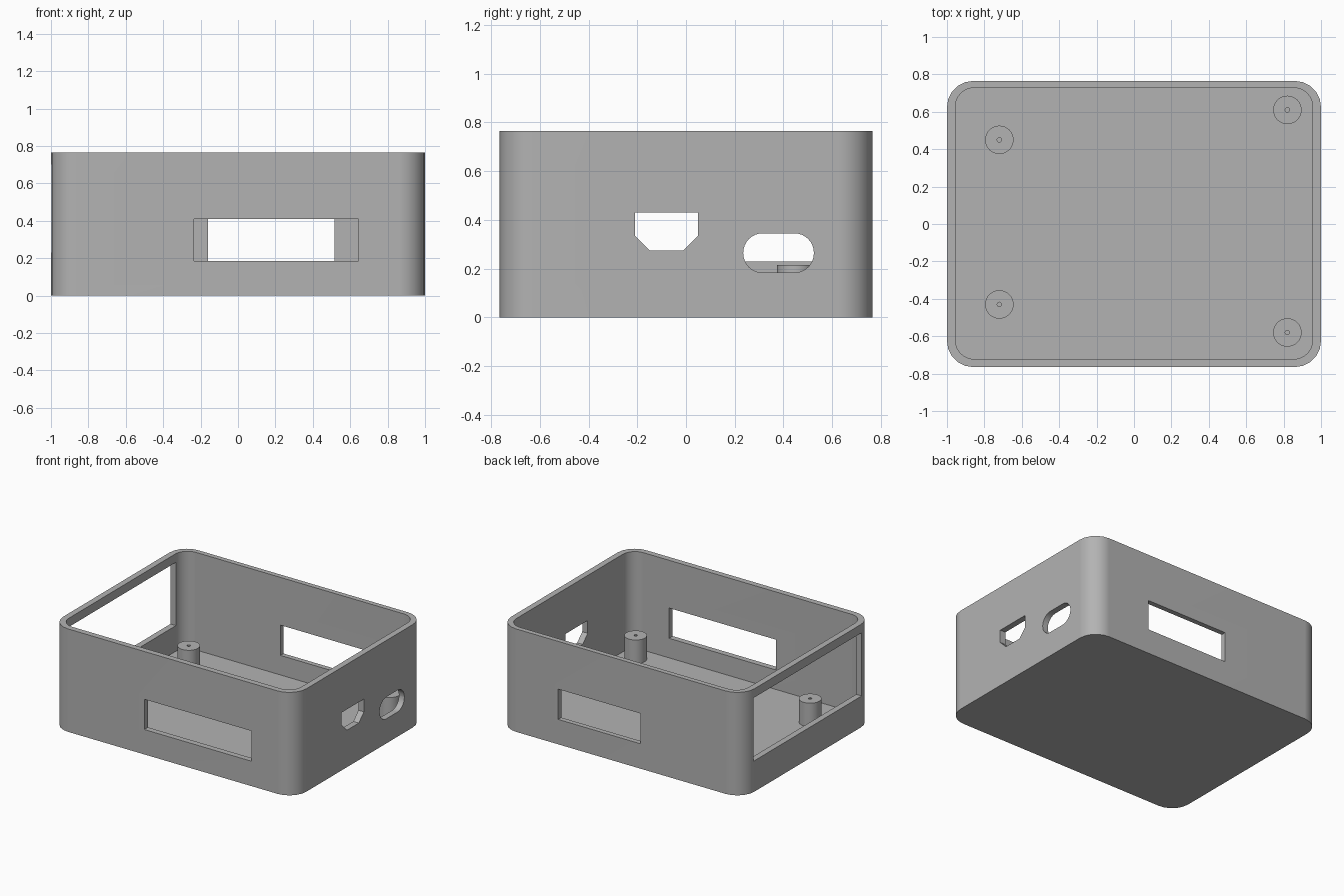
import bpy
import bmesh
from math import cos, sin, pi, radians
from mathutils import Vector

old = bpy.data.objects.get("Cube")
if old:
    bpy.data.objects.remove(old, do_unlink=True)

WALL_TOP = 0.765
FLOOR_TOP = 0.04

grey = bpy.data.materials.new("plain grey")
grey.use_nodes = True
grey.diffuse_color = (0.45, 0.45, 0.45, 1)
grey.node_tree.nodes["Principled BSDF"].inputs["Base Color"].default_value = grey.diffuse_color


def rounded(u0, u1, v0, v1, r, steps):
    """Counter-clockwise rectangle outline with rounded corners."""
    centres = [(u1 - r, v1 - r), (u0 + r, v1 - r), (u0 + r, v0 + r), (u1 - r, v0 + r)]
    return [(cu + r * cos((q + k / steps) * pi / 2), cv + r * sin((q + k / steps) * pi / 2))
            for q, (cu, cv) in enumerate(centres) for k in range(steps + 1)]


def rectangle(u0, u1, v0, v1):
    return [(u0, v0), (u1, v0), (u1, v1), (u0, v1)]


def circle(cx, cy, r, n):
    return [(cx + r * cos(2 * pi * k / n), cy + r * sin(2 * pi * k / n)) for k in range(n)]


def prism(name, outline, axis, start, end):
    """Extrude an outline along x, y or z between two positions."""
    place = {"x": lambda u, v, d: (d, u, v),
             "y": lambda u, v, d: (u, d, v),
             "z": lambda u, v, d: (u, v, d)}[axis]
    bm = bmesh.new()
    face = bm.faces.new([bm.verts.new(place(u, v, start)) for u, v in outline])
    grown = bmesh.ops.extrude_face_region(bm, geom=[face], use_keep_orig=True)
    moved = [g for g in grown["geom"] if isinstance(g, bmesh.types.BMVert)]
    step = Vector(place(0, 0, end)) - Vector(place(0, 0, start))
    bmesh.ops.translate(bm, verts=moved, vec=step)
    bmesh.ops.recalc_face_normals(bm, faces=bm.faces)
    mesh = bpy.data.meshes.new(name)
    bm.to_mesh(mesh)
    bm.free()
    mesh.materials.append(grey)
    obj = bpy.data.objects.new(name, mesh)
    bpy.context.collection.objects.link(obj)
    return obj


def activate(obj):
    bpy.ops.object.select_all(action="DESELECT")
    obj.select_set(True)
    bpy.context.view_layer.objects.active = obj


def cut(obj, cutter):
    cutter.hide_render = True
    mod = obj.modifiers.new("cut", "BOOLEAN")
    mod.operation = "DIFFERENCE"
    mod.solver = "EXACT"
    mod.object = cutter
    activate(obj)
    bpy.ops.object.modifier_apply(modifier=mod.name)
    bpy.data.objects.remove(cutter, do_unlink=True)


def finish(obj):
    activate(obj)
    bpy.ops.object.shade_smooth_by_angle(angle=radians(30))
    weighted = obj.modifiers.new("even shading", "WEIGHTED_NORMAL")
    weighted.keep_sharp = True


# Open box with rounded corners
case = prism("case", rounded(-1, 1, -0.765, 0.765, 0.14, 5), "z", 0, WALL_TOP)
cut(case, prism("cavity", rounded(-0.955, 0.955, -0.722, 0.728, 0.1, 8), "z", FLOOR_TOP, 1))

# Front and back windows
cut(case, prism("front_window", rectangle(-0.235, 0.645, 0.185, 0.41), "y", -0.9, -0.6))
cut(case, prism("back_window", rectangle(-0.16, 0.515, 0.185, 0.41), "y", 0.6, 0.9))

# Wide opening in the right-hand wall
cut(case, prism("wide_opening", rectangle(-0.635, 0.635, 0.23, 0.7), "x", -1.1, -0.9))

# Connector holes in the left-hand wall
connector = [(-0.21, 0.43), (-0.21, 0.335), (-0.15, 0.275),
             (-0.01, 0.275), (0.05, 0.335), (0.05, 0.43)]
cut(case, prism("connector_hole", connector, "x", 0.9, 1.1))
cut(case, prism("slot_hole", rounded(0.235, 0.525, 0.183, 0.345, 0.08, 8), "x", 0.9, 1.1))
finish(case)

# Mounting posts with pilot holes
posts = {"post_back_left": (0.82, 0.61), "post_front_left": (0.82, -0.58),
         "post_back_right": (-0.72, 0.45), "post_front_right": (-0.72, -0.43)}
for name, (x, y) in posts.items():
    post = prism(name, circle(x, y, 0.076, 32), "z", FLOOR_TOP - 0.01, 0.215)
    cut(post, prism("pilot_hole", circle(x, y, 0.012, 12), "z", FLOOR_TOP + 0.02, 0.3))
    finish(post)
